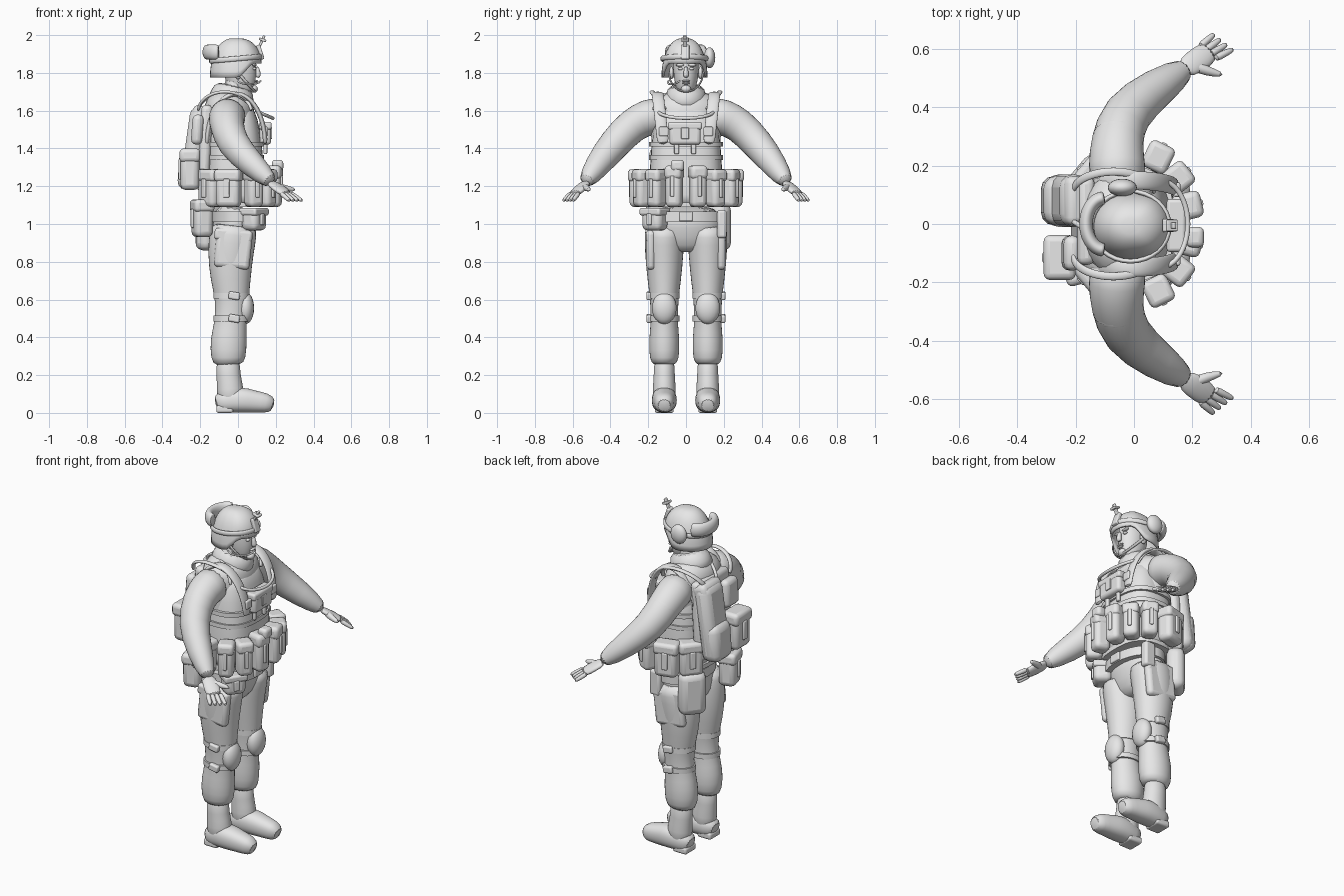
import bpy, bmesh, math
from mathutils import Vector, Matrix

cube = bpy.data.objects.get("Cube")
if cube:
    bpy.data.objects.remove(cube, do_unlink=True)

shade = (0.8, 0.8, 0.8, 1)
grey = bpy.data.materials.new("plain_grey")
grey.use_nodes = True
grey.diffuse_color = shade
grey.node_tree.nodes["Principled BSDF"].inputs["Base Color"].default_value = shade
X, Y, Z = Matrix.Identity(3)
SIDES = {"left": 1, "right": -1}


def finish(name, bm):
    """Turn a bmesh into a smooth shaded object that keeps its sharp edges."""
    bmesh.ops.recalc_face_normals(bm, faces=bm.faces)
    mesh = bpy.data.meshes.new(name)
    bm.to_mesh(mesh)
    bm.free()
    for polygon in mesh.polygons:
        polygon.use_smooth = True
    mesh.set_sharp_from_angle(angle=math.radians(50))
    mesh.materials.append(grey)
    ob = bpy.data.objects.new(name, mesh)
    bpy.context.scene.collection.objects.link(ob)
    return ob


def bridge(bm, loops):
    """Fill the skin between neighbouring closed loops of vertices."""
    for low, high in zip(loops, loops[1:]):
        for k in range(len(low)):
            bm.faces.new((low[k - 1], low[k], high[k], high[k - 1]))


def loft(name, rings, flat=1, ref=X, square=1, smooth=True):
    """Skin through rings (x, y, z, radius along ref); flat scales the other radius."""
    bm, loops = bmesh.new(), []
    points = [Vector(ring[:3]) for ring in rings]
    sides = 16 if smooth else 32
    for i, point in enumerate(points):
        along = (points[min(i + 1, len(points) - 1)] - points[max(i - 1, 0)]).normalized()
        u = (ref - along * ref.dot(along)).normalized()
        v = along.cross(u) * flat
        loop = []
        for k in range(sides):
            angle = math.tau * (k + 0.5) / sides
            c, s = (math.copysign(abs(f) ** square, f) for f in (math.cos(angle), math.sin(angle)))
            loop.append(bm.verts.new(point + (u * c + v * s) * rings[i][3]))
        loops.append(loop)
    bridge(bm, loops)
    bm.faces.new(loops[0])
    bm.faces.new(loops[-1])
    ob = finish(name, bm)
    if smooth:
        ob.modifiers.new("smooth", "SUBSURF").levels = 1
        ob.modifiers["smooth"].render_levels = 1


def upright(name, rows, y=0, **options):
    """Standing loft from rows of (centre x, height, radius)."""
    loft(name, [(x, y, z, r) for x, z, r in rows], **options)


def band(name, x, z, height, radius, y=0, **options):
    upright(name, [(x, z, radius), (x, z + height, radius)], y, smooth=False, **options)


def swoop(name, centre, side, peak, radius, flat=1, ref=Y, turn=math.pi):
    """Strap or tube along an elliptic arc from +side over the peak to -side."""
    steps = 16
    rings = []
    for i in range(steps + 1):
        t = turn * i / steps
        p = Vector(centre) + Vector(side) * math.cos(t) + Vector(peak) * math.sin(t)
        rings.append((*p, radius))
    loft(name, rings, flat, ref)


def box(name, loc, size, turn=0, tilt=0, bevel=0.3):
    bm = bmesh.new()
    bmesh.ops.create_cube(bm, size=1, matrix=Matrix.Diagonal((*size, 1)))
    ob = finish(name, bm)
    ob.location = loc
    ob.rotation_euler = (0, math.radians(tilt), math.radians(turn))
    rounding = ob.modifiers.new("round", "BEVEL")
    rounding.width, rounding.segments = min(size) * bevel, 3


def ball(name, loc, radii):
    bm = bmesh.new()
    place = Matrix.Translation(loc) @ Matrix.Diagonal((*radii, 1))
    bmesh.ops.create_uvsphere(bm, u_segments=20, v_segments=12, radius=1, matrix=place)
    finish(name, bm)


def pouch(name, loc, size, turn=0):
    """Body, lid and fastening tab, facing outwards along the turned x axis."""
    depth, width, height = size
    out = Matrix.Rotation(math.radians(turn), 3, "Z") @ X
    body = Vector(loc)
    box(name, body, size, turn)
    lid = (depth * 1.1, width * 1.1, height / 3)
    box(name + "_lid", body + Z * height / 3, lid, turn)
    box(name + "_tab", body + out * depth / 2, (depth / 5, width / 4, height / 2), turn)


# Trousers, boots, knee guards and thigh pockets
for side, s in SIDES.items():
    y = s * 0.115
    upright(side + "_trouser_leg", [
        (-.05, .25, .07), (-.052, .28, .095), (-.05, .39, .1), (-.04, .47, .085), (-.03, .6, .09),
        (-.04, .7, .108), (-.04, .85, .125), (-.025, .95, .128), (-.02, 1, .12)], y, flat=.84)
    upright(side + "_boot_shaft", [(-.04, .04, .075), (-.04, .13, .072), (-.052, .2, .064),
                                   (-.052, .3, .066)], y, flat=.87)
    loft(side + "_boot_foot", [(x, y, r, r) for x, r in (
        (-.12, .045), (-.08, .06), (.02, .072), (.09, .058), (.15, .054), (.19, .036))],
        ref=Z, square=.85)
    box(side + "_heel", (-.07, y, .02), (.09, .1, .04))
    ball(side + "_knee_guard", (.04, y, .555), (.045, .065, .085))
    for z in (.5, .62):
        band(side + "_knee_strap", -.035, z - .015, .03, .096, y, flat=.85)
        box(side + "_knee_buckle", (-.02, y + s * .08, z), (.06, .03, .04), tilt=10)
    pocket = Vector((-.025, s * .186, .87))
    box(side + "_thigh_pocket", pocket, (.19, .05, .21), tilt=6, bevel=.45)
    box(side + "_pocket_flap", pocket + Z * .07, (.2, .05, .06), tilt=6)

# Hips, jacket, belt and vest
upright("hips", [(-.04, .85, .1), (-.035, .89, .17), (-.02, 1, .195), (0, 1.1, .185)],
        flat=.62, ref=Y)
band("belt", -.005, 1.01, .055, .2, flat=.68, ref=Y)
box("belt_buckle", (.13, 0, 1.04), (.02, .07, .05))
upright("jacket", [(-.015, 1.08, .19), (-.02, 1.3, .18), (-.04, 1.5, .19), (-.05, 1.6, .2),
                   (-.045, 1.66, .18), (-.04, 1.71, .09)], flat=.7, ref=Y)
upright("vest", [(-.01, 1.09, .19), (-.01, 1.13, .2), (-.015, 1.3, .195), (-.02, 1.5, .18),
                 (-.03, 1.6, .15), (-.03, 1.62, .12)], flat=.79, ref=Y, square=.7)
for z in (1.09, 1.34, 1.41):
    band("vest_webbing", -.016, z, .025, .196, flat=.79, ref=Y, square=.75)
for side, s in SIDES.items():
    swoop(side + "_shoulder_strap", (-.01, s * .12, 1.42), (.155, 0, 0), (0, s * .03, .27), .032, .4)
    swoop(side + "_pack_strap", (-.07, s * .11, 1.6), (.14, 0, 0), (0, s * .07, .1), .014, .6)
    box(side + "_strap_buckle", (.147, s * .118, 1.49), (.024, .05, .05))

# Collar, head and face
loft("collar", [(-.045, 0, 1.62, .14), (-.03, 0, 1.68, .115), (-.016, 0, 1.74, .108)], .92)
upright("neck", [(-.03, 1.6, .07), (-.01, 1.8, .065)])
upright("head", [(.06, 1.69, .03), (.04, 1.705, .06), (.02, 1.75, .08), (.01, 1.8, .09),
                 (0, 1.93, .09)], flat=.77)
upright("nose", [(.1, 1.835, .01), (.105, 1.81, .012), (.108, 1.787, .016), (.1, 1.775, .01)])
for z in (1.745, 1.757):
    ball("lip", (.096, 0, z), (.01, .022, .006))
ball("chin", (.083, 0, 1.715), (.022, .026, .02))
for side, s in SIDES.items():
    ball(side + "_eye", (.087, s * .03, 1.822), (.01, .014, .008))
    ball(side + "_brow", (.087, s * .032, 1.842), (.012, .024, .008))
    ball(side + "_ear", (0, s * .077, 1.8), (.022, .012, .034))
swoop("chin_strap", (0, 0, 1.8), (0, .09, 0), (.09, 0, -.1), .008, .6, X)
swoop("microphone_arm", (.06, -.06, 1.76), (.06, .03, 0), (0, -.02, -.02), .005, ref=Z)

# Helmet with a rim that rises over the face
bm, rows, count = bmesh.new(), [], 32
for i in range(10):
    rise, row = math.sin(math.pi * i / 20), []
    reach = (1 - rise * rise) ** 0.4
    for k in range(count):
        c, s = math.cos(math.tau * k / count), math.sin(math.tau * k / count)
        lift = min(1, max(0, c * 1.5 - .1))
        rim = 1.775 + .075 * lift * lift * (3 - 2 * lift)
        row.append(bm.verts.new((.137 * reach * c - .012, .122 * reach * s - .008,
                                 rim + (1.985 - rim) * rise)))
    rows.append(row)
bridge(bm, rows)
bm.faces.new(rows[-1])
finish("helmet", bm).modifiers.new("thickness", "SOLIDIFY").thickness = 0.012
swoop("helmet_band", (-.012, -.008, 1.875), (0, .123, 0), (.137, 0, .012), .014, .6, Z, math.tau)
swoop("goggles", (-.1, 0, 1.91), (0, .09, 0), (-.065, 0, 0), .04, .6, Z)
ball("helmet_lamp", (-.04, .125, 1.88), (.05, .03, .055))
box("mount_plate", (.118, -.005, 1.91), (.022, .045, .08), tilt=-18)
box("mount_arm", (.125, -.005, 1.965), (.014, .022, .07), tilt=25)
box("mount_clip", (.13, -.005, 1.975), (.04, .04, .014), tilt=20)

# Arms, sleeves and hands
for side, s in SIDES.items():
    def reach_out(name, rows, **options):
        loft(side + name, [(x, s * y, z, r) for x, y, z, r in rows], **options)
    reach_out("_sleeve", [(-.05, .12, 1.58, .1), (-.06, .2, 1.565, .1), (-.06, .28, 1.53, .092),
                          (-.035, .38, 1.425, .087), (.08, .47, 1.31, .07), (.19, .54, 1.21, .042)])
    reach_out("_sleeve_panel", [(-.06, .25, 1.55, .096), (-.05, .34, 1.47, .095)])
    spread = Vector((-.78, s * .62, 0))
    reach_out("_palm", [(.17, .53, 1.22, .035), (.2, .55, 1.2, .042), (.27, .6, 1.15, .048)],
              flat=.45, ref=spread)
    forward = Vector((.06, s * .04, -.045))
    for i in range(4):
        knuckle = Vector((.25, s * .587, 1.165)) + spread * (i - 1.5) * .022
        stretch = forward + spread * (i - 1.5) * .006
        loft(side + "_finger", [(*knuckle + stretch * t, .014 - t * .004) for t in (0, .5, 1)],
             ref=spread)
    reach_out("_thumb", [(.2, .545, 1.2, .022), (.25, .525, 1.19, .017), (.305, .511, 1.18, .01)],
              ref=Z)

# Pouches spaced around the waist, then the chest
for side, s in SIDES.items():
    for degrees in (14, 38, 64, 105, 140):
        angle = math.radians(degrees * s)
        width = .085 if degrees < 90 else .13
        height = .22 if degrees < 30 else .2
        spot = (.19 * math.cos(angle), .255 * math.sin(angle), 1.09 + height / 2)
        pouch(side + "_waist_pouch", spot, (.09, width, height), degrees * s)
box("radio", (.21, -.045, 1.31), (.06, .07, .06))
pouch("chest_pouch", (.145, -.005, 1.48), (.06, .165, .12))
for y in (-.05, .04):
    box("chest_tab", (.145, y, 1.4), (.02, .025, .06))
pouch("belt_pouch", (.085, -.165, 1.025), (.1, .12, .12), -35)
box("left_belt_pouch", (.06, .19, 1), (.07, .05, .15))
swoop("chest_tube", (.09, 0, 1.6), (0, .15, 0), (.095, 0, -.04), .009, ref=Z)

# Backpack and rear gear
box("back_panel", (-.175, .01, 1.4), (.06, .3, .46), tilt=3, bevel=.4)
box("backpack", (-.23, .08, 1.4), (.1, .18, .44), tilt=8, bevel=.45)
box("backpack_bulge", (-.265, .08, 1.29), (.1, .17, .22), tilt=4, bevel=.45)
box("backpack_lid", (-.2, .08, 1.58), (.09, .17, .09), tilt=20)
pouch("rear_pouch", (-.255, -.115, 1.29), (.1, .14, .22), 180)
box("rear_roll", (-.215, -.1, 1.5), (.06, .12, .16), tilt=4, bevel=.45)
pouch("lower_rear_pouch", (-.19, -.14, 1.03), (.1, .12, .2), 195)
box("hanging_bag", (-.155, .165, .985), (.1, .15, .25), -40, bevel=.4)
swoop("pack_tube", (-.07, -.08, 1.6), (-.14, .09, 0), (0, 0, .09), .009)
